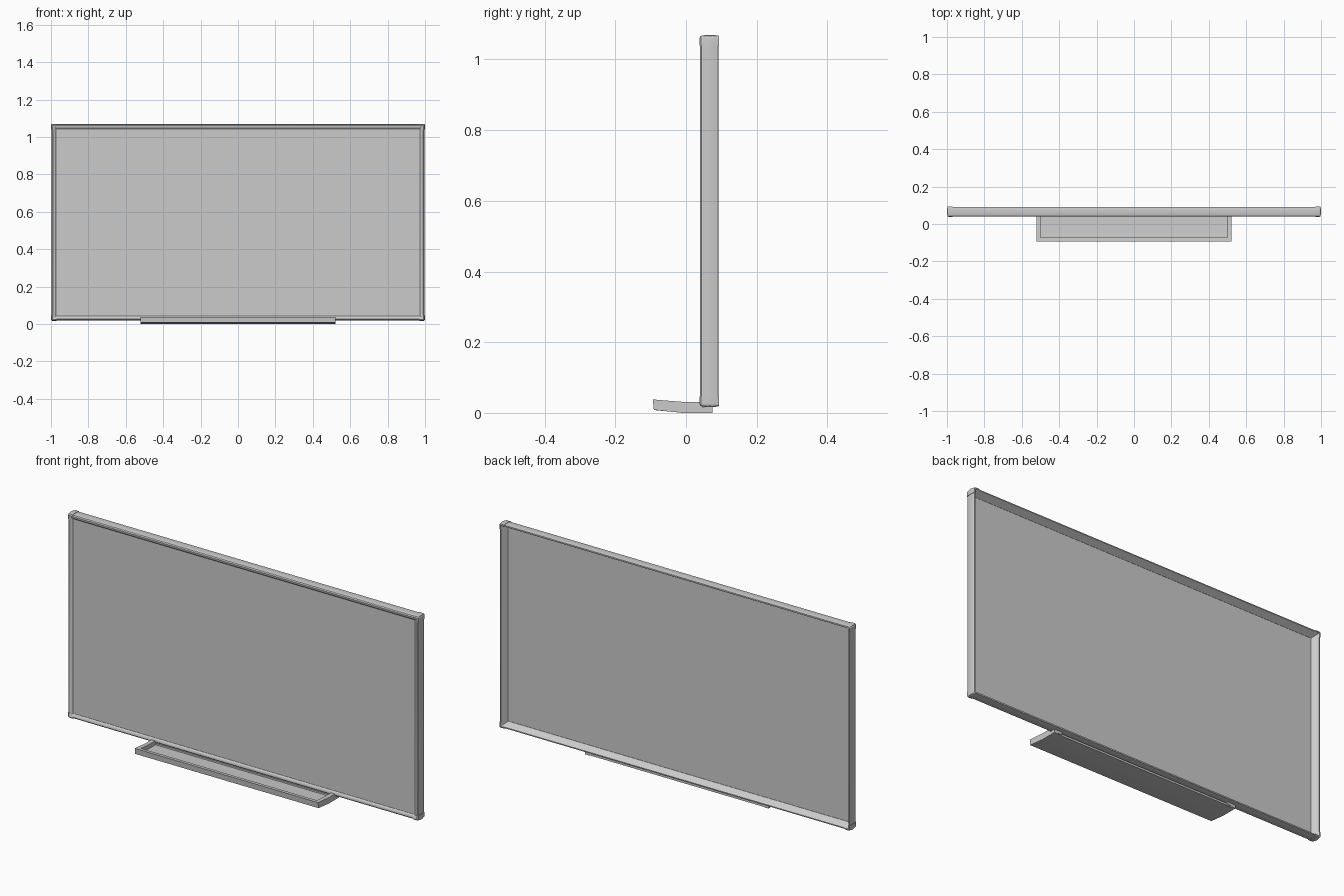
import bpy, bmesh, math

if "Cube" in bpy.data.objects:
    bpy.data.objects.remove(bpy.data.objects["Cube"])

X, ZB, ZT = 1.0, 0.016, 1.07      # outer frame limits
ZC, HZ = (ZB + ZT) / 2, (ZT - ZB) / 2


def finish(name, bm, smooth=True):
    bmesh.ops.remove_doubles(bm, verts=bm.verts, dist=1e-5)
    bmesh.ops.recalc_face_normals(bm, faces=bm.faces)
    me = bpy.data.meshes.new(name)
    bm.to_mesh(me)
    bm.free()
    ob = bpy.data.objects.new(name, me)
    bpy.context.collection.objects.link(ob)
    if smooth:
        bpy.ops.object.select_all(action='DESELECT')
        ob.select_set(True)
        bpy.context.view_layer.objects.active = ob
        bpy.ops.object.shade_smooth_by_angle(angle=math.radians(35))
    return ob


def loft(name, rings, closed=False):
    bm = bmesh.new()
    vs = [[bm.verts.new(p) for p in r] for r in rings]
    n = len(vs[0])
    for i in range(len(vs) if closed else len(vs) - 1):
        a, b = vs[i], vs[(i + 1) % len(vs)]
        for j in range(n):
            k = (j + 1) % n
            bm.faces.new((a[j], a[k], b[k], b[j]))
    if not closed:
        bm.faces.new(vs[0])
        bm.faces.new(vs[-1])
    return finish(name, bm)


def box(name, x0, x1, y0, y1, z0, z1):
    return loft(name, [[(x, y0, z0), (x, y1, z0), (x, y1, z1), (x, y0, z1)] for x in (x0, x1)])


def extrude_x(name, x0, x1, poly):
    return loft(name, [[(x, y, z) for y, z in poly] for x in (x0, x1)])


# Rail cross-section: (distance inward from the outer edge, y)
RAIL = [(.003, .044), (.001, .055), (0, .067), (.001, .080), (.003, .091), (.009, .092),
        (.012, .088), (.023, .060), (.026, .058), (.026, .050), (.020, .046),
        (.014, .041), (.008, .040)]

# Aluminium frame, mitred at the corners
loft("frame_rails", [[(sx * (X - .002 - d), y, ZC + sz * (HZ - .002 - d)) for d, y in RAIL]
                     for sx, sz in ((1, 1), (-1, 1), (-1, -1), (1, -1))], closed=True)

# Rounded corner caps, slightly larger than the rails
CAP = [(d, .066 + (y - .066) * 1.07) for d, y in RAIL]
LEG, R = .030, .010
for sx in (1, -1):
    for sz in (1, -1):
        rings = [[(sx * (X - d), y, ZC + sz * (HZ - LEG)) for d, y in CAP]]
        for i in range(7):
            a = math.radians(15 * i)
            rings.append([(sx * (X - R - max(d - R, 0) + max(R - d, 0) * math.cos(a)), y,
                           ZC + sz * (HZ - R - max(d - R, 0) + max(R - d, 0) * math.sin(a)))
                          for d, y in CAP])
        rings.append([(sx * (X - LEG), y, ZC + sz * (HZ - d)) for d, y in CAP])
        side = "right" if sx > 0 else "left"
        loft(f"corner_cap_{'top' if sz > 0 else 'bottom'}_{side}", rings)

# Writing surface
box("board_panel", -.977, .977, .049, .057, ZB + .023, ZT - .023)

# Tray floor with its tilted front half
extrude_x("tray_floor", -.502, .502,
          [(-.090, .008), (-.008, 0), (.072, 0), (.072, .010), (-.008, .010), (-.090, .018)])
# Raised front lip
extrude_x("tray_front_lip", -.502, .502,
          [(-.091, .0085), (-.070, .0065), (-.0735, .036), (-.094, .038)])
# End plates and the small clips behind them
END = [(-.091, .0085), (-.008, 0), (.075, 0), (.075, .016), (.046, .016), (.046, .031),
       (-.008, .031), (-.094, .038)]
for s, side in ((1, "right"), (-1, "left")):
    extrude_x(f"tray_end_{side}", s * .500, s * .522, END)
    box(f"tray_clip_{side}", s * .478, s * .502, .058, .075, .004, .017)
# Rear hook strip holding the tray to the frame
box("tray_rear_strip", -.502, .502, .042, .056, .006, .018)
